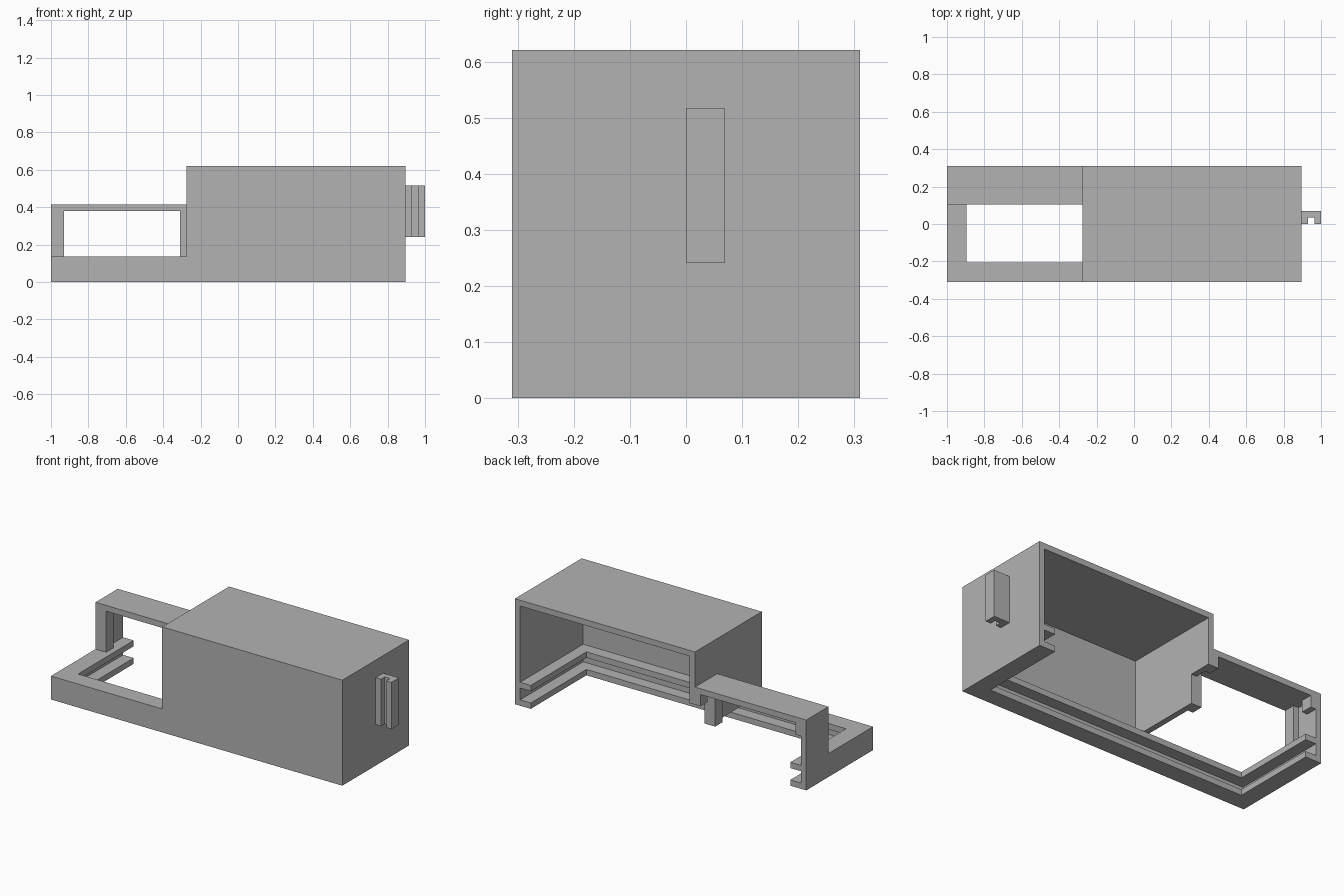
import bpy, bmesh
from mathutils import Vector

old = bpy.data.objects.get("Cube")
if old:
    bpy.data.objects.remove(old, do_unlink=True)

# Everything sits on a module grid: 58 modules long, 18 deep, 18 high
U = 2 / 58
LENGTH, DEPTH, HEIGHT = 55, 18, 18
STEP = 21          # where the tall housing begins

grey = bpy.data.materials.new("plain_grey")
grey.use_nodes = True
colour = (0.45, 0.45, 0.45, 1)
grey.diffuse_color = colour
grey.node_tree.nodes["Principled BSDF"].inputs["Base Color"].default_value = colour


def prism(name, outline, axis, lo, hi):
    """Extrude a flat outline along one axis (0 = x, 1 = y, 2 = z)."""
    bm = bmesh.new()

    def place(a, b, c):
        p = [a, b]
        p.insert(axis, c)
        return Vector((p[0] * U - 1, (p[1] - DEPTH / 2) * U, p[2] * U))

    face = bm.faces.new([bm.verts.new(place(a, b, lo)) for a, b in outline])
    result = bmesh.ops.extrude_face_region(bm, geom=[face], use_keep_orig=True)
    shift = place(0, 0, hi) - place(0, 0, lo)
    moved = [v for v in result["geom"] if isinstance(v, bmesh.types.BMVert)]
    bmesh.ops.translate(bm, verts=moved, vec=shift)
    bmesh.ops.recalc_face_normals(bm, faces=bm.faces)
    mesh = bpy.data.meshes.new(name)
    bm.to_mesh(mesh)
    bm.free()
    mesh.materials.append(grey)
    obj = bpy.data.objects.new(name, mesh)
    bpy.context.collection.objects.link(obj)
    return obj


def rect(a0, a1, b0, b1):
    return [(a0, b0), (a1, b0), (a1, b1), (a0, b1)]


def u_frame(t):
    """Three-sided plan, open at the back, t modules wide."""
    return [(0, 0), (LENGTH, 0), (LENGTH, DEPTH), (LENGTH - t, DEPTH),
            (LENGTH - t, t), (t, t), (t, DEPTH), (0, DEPTH)]


# Base tray: a grooved rail round three sides
prism("lower_rail", u_frame(3), 2, 0, 1)
prism("groove_wall", u_frame(1), 2, 1, 3)
prism("upper_rail", u_frame(3), 2, 3, 4)

# Tall housing, open behind and below
prism("housing_walls", [(STEP, 0), (LENGTH, 0), (LENGTH, DEPTH), (LENGTH - 1, DEPTH),
                        (LENGTH - 1, 1), (STEP, 1)], 2, 4, HEIGHT - 1)
prism("housing_roof", rect(STEP, LENGTH, 0, DEPTH), 2, HEIGHT - 1, HEIGHT)

# Inner end wall, notched at its lower back corner
prism("housing_end_wall", [(1, 4), (14, 4), (14, 9), (DEPTH, 9),
                           (DEPTH, HEIGHT - 1), (1, HEIGHT - 1)], 0, STEP, STEP + 1)

# Low arch at the back, beside the housing
prism("back_arch", [(0, 4), (1, 4), (1, 11), (STEP, 11), (STEP, 12), (0, 12)], 1, 12, DEPTH)

# Panel guides at both ends of the arch: long stop inside, short tab outside
for side, x in (("right", 1), ("left", STEP - 1)):
    prism(side + "_guide_stop", rect(x, x + 1, 4, 11), 1, 12, 14)
    prism(side + "_guide_tab", rect(x, x + 1, 9, 11), 1, 16, DEPTH)

# Channel-shaped clip on the outer end
prism("side_clip", [(55, 9), (56, 9), (56, 10), (57, 10), (57, 9),
                    (58, 9), (58, 11), (55, 11)], 2, 7, 15)
